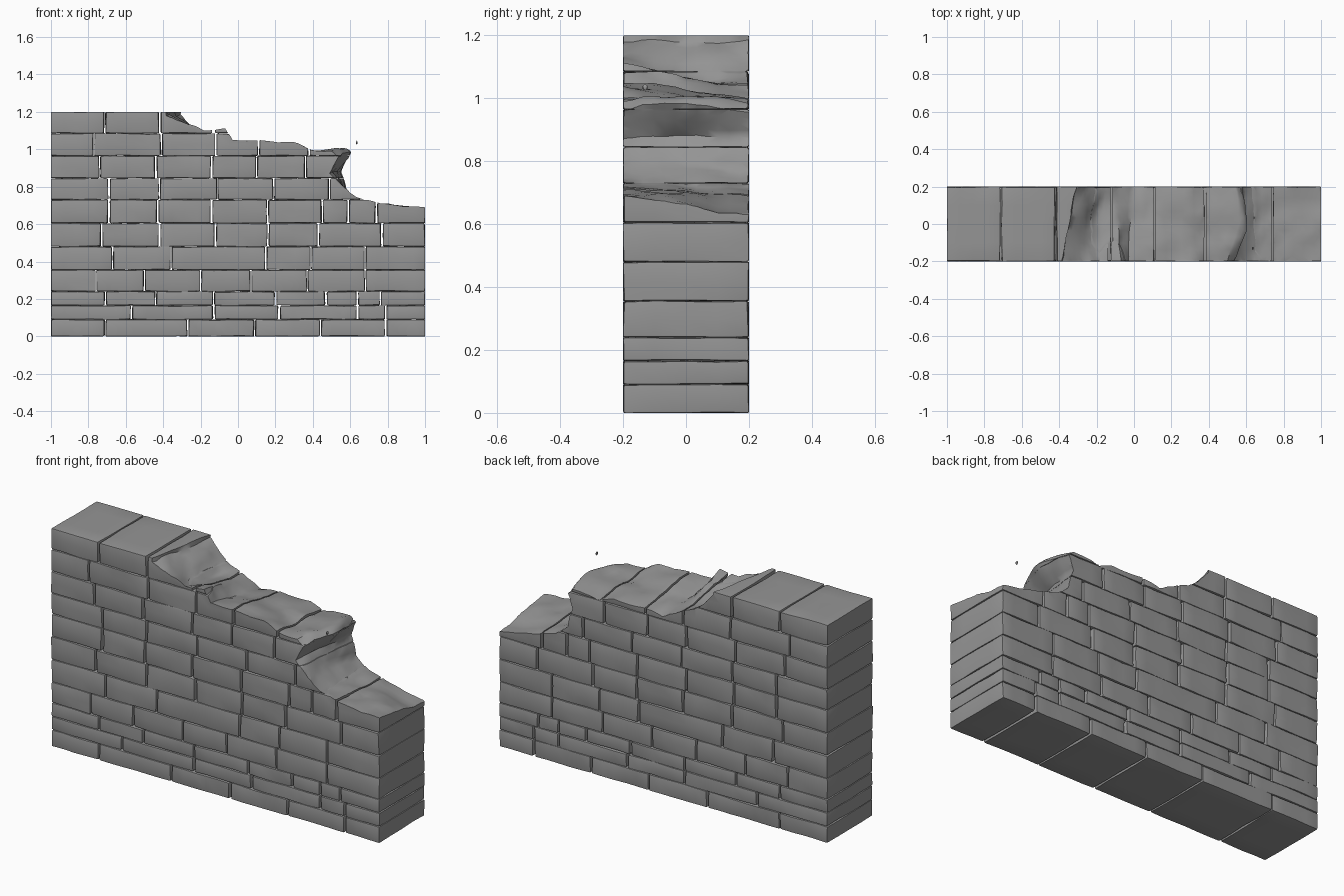
import bpy, bmesh, math, random
from mathutils import Vector, noise

if "Cube" in bpy.data.objects:
    bpy.data.objects.remove(bpy.data.objects["Cube"], do_unlink=True)
rng = random.Random(4)
HALF_DEPTH = 0.2

stone = bpy.data.materials.new("grey stone")
stone.use_nodes = True
stone.diffuse_color = (0.3, 0.3, 0.3, 1)
stone.node_tree.nodes["Principled BSDF"].inputs["Base Color"].default_value = (0.3, 0.3, 0.3, 1)


def make_object(name, bm):
    bmesh.ops.recalc_face_normals(bm, faces=bm.faces[:])
    mesh = bpy.data.meshes.new(name)
    bm.to_mesh(mesh)
    bm.free()
    mesh.materials.append(stone)
    obj = bpy.data.objects.new(name, mesh)
    bpy.context.collection.objects.link(obj)
    return obj


def slice_along(bm, axis, low, high, step):
    count = max(1, round((high - low) / step))
    for i in range(1, count):
        point, normal = Vector(), Vector()
        point[axis] = low + (high - low) * i / count
        normal[axis] = 1
        bmesh.ops.bisect_plane(bm, geom=bm.verts[:] + bm.edges[:] + bm.faces[:],
                               plane_co=point, plane_no=normal)


def clamp(value, low, high):
    return min(max(value, low), high)


# One worn block running through the full depth of the wall
def make_brick(name, low, high):
    bm = bmesh.new()
    bmesh.ops.create_cube(bm, size=1)
    for v in bm.verts:
        v.co = Vector([low[k] if v.co[k] < 0 else high[k] for k in range(3)])
    for axis, step in enumerate((0.07, 0.1, 0.06)):
        slice_along(bm, axis, low[axis], high[axis], step)
    sharp = [e for e in bm.edges if e.calc_face_angle(0) > 1]
    bmesh.ops.bevel(bm, geom=sharp, offset=0.007, segments=2, profile=0.6,
                    affect='EDGES', clamp_overlap=True)
    shift = Vector([rng.uniform(-50, 50) for _ in range(3)])
    for v in bm.verts:
        wobble = noise.noise_vector(v.co * 7 + shift)
        v.co += Vector((wobble.x * 0.005, wobble.y * 0.006, wobble.z * 0.004))
        v.co = Vector((clamp(v.co.x, -1, 1), clamp(v.co.y, -HALF_DEPTH, HALF_DEPTH),
                       clamp(v.co.z, 0, 1.2)))
    return make_object(name, bm)


# Courses: bed height followed by the vertical joints
courses = [
    (0, [-.71, -.27, .09, .44, .79]),
    (.09, [-.57, -.13, .22, .64, .79]),
    (.165, [-.71, -.44, -.13, .2, .47, .64, .76]),
    (.24, [-.76, -.5, -.2, .07, .37, .68]),
    (.355, [-.67, -.36, .15, .39, .68]),
    (.48, [-.73, -.42, -.12, .16, .43, .77]),
    (.605, [-.69, -.43, -.14, .16, .45, .59, .74]),
    (.73, [-.69, -.42, -.11, .19, .49]),
    (.845, [-.74, -.44, -.14, .1, .36]),
    (.965, [-.77, -.41, -.12, .11, .38]),
    (1.085, [-.71, -.42, -.13]),
]
beds = [c[0] for c in courses] + [1.2]
bricks, broken = [], []
for row, (bottom, joints) in enumerate(courses):
    top = beds[row + 1]
    edges = [-1] + joints + [1]
    for i in range(len(edges) - 1):
        gap = rng.uniform(.003, .007)
        left = edges[i] + (gap if i else 0)
        right = edges[i + 1] - (gap if i < len(joints) else 0)
        brick = make_brick(f"brick_course_{row + 1}_number_{i + 1}",
                           (left, -.199, bottom + (.001 if row else 0)),
                           (right, .199, top - (.001 if top < 1.2 else 0)))
        bricks.append(brick)
        if row > 5 and right > -.41:
            broken.append(brick)

# Ragged break line: front x and z, then back x and z
break_line = [
    (-.41, 1.3, -.31, 1.3), (-.38, 1.18, -.31, 1.19), (-.27, 1.14, -.24, 1.12),
    (-.18, 1.105, -.18, 1.07), (-.07, 1.12, -.1, 1.03), (-.04, 1.05, 0, .98),
    (.12, 1.05, .12, 1.0), (.3, 1.03, .3, .99), (.38, 1.0, .4, .97),
    (.5, .99, .54, .98), (.53, .96, .58, .95), (.49, .88, .55, .88),
    (.56, .8, .58, .78), (.64, .74, .66, .71), (.76, .71, .76, .68),
    (.95, .7, .95, .64), (1.1, .67, 1.1, .61),
]


def break_point(a, b, s, t):
    p = [u + (v - u) * s for u, v in zip(a, b)]
    x, z = p[0] + (p[2] - p[0]) * t, p[1] + (p[3] - p[1]) * t
    hump = math.sin(math.pi * clamp(t, 0, 1))
    near_lump = math.exp(-((x - .55) / .07) ** 2 - ((z - .97) / .06) ** 2)
    in_scoop = math.exp(-((x + .2) / .1) ** 2)
    x += .05 * hump * near_lump
    z += .03 * hump * near_lump - .03 * hump * in_scoop
    y = (t - .5) * 2 * HALF_DEPTH
    rough = noise.noise_vector(Vector((x, y, z)) * 9)
    fine = noise.noise_vector(Vector((x, y, z)) * 25)
    return Vector((x + rough.x * .018 + fine.x * .006, y, z + rough.z * .014 + fine.z * .005))


# Cutter: everything above the break line
bm = bmesh.new()
rings = []
for j in range(15):
    t = -.1 + 1.2 * j / 14
    ring = []
    for a, b in zip(break_line, break_line[1:]):
        ring += [break_point(a, b, s / 4, t) for s in range(4)]
    y = ring[0].y
    ring += [Vector((1.2, y, .6)), Vector((1.2, y, 1.5)), Vector((ring[0].x, y, 1.5))]
    rings.append([bm.verts.new(p) for p in ring])
for r, q in zip(rings, rings[1:]):
    for i in range(len(r)):
        k = (i + 1) % len(r)
        bm.faces.new((r[i], r[k], q[k], q[i]))
bm.faces.new(rings[0])
bm.faces.new(rings[-1])
bmesh.ops.triangulate(bm, faces=bm.faces[:])
cutter = make_object("break_cutter", bm)
cutter.hide_render = True

for brick in broken:
    mod = brick.modifiers.new("break", 'BOOLEAN')
    mod.operation, mod.solver, mod.object = 'DIFFERENCE', 'EXACT', cutter
    bpy.context.view_layer.objects.active = brick
    bpy.ops.object.modifier_apply(modifier=mod.name)
    if not brick.data.polygons:
        bricks.remove(brick)
        bpy.data.objects.remove(brick, do_unlink=True)
bpy.data.objects.remove(cutter, do_unlink=True)

# Loose chip beside the break
bm = bmesh.new()
bmesh.ops.create_icosphere(bm, subdivisions=1, radius=.009)
for v in bm.verts:
    v.co = Vector((v.co.x * .6, v.co.y, v.co.z * 1.2)) + Vector((.635, -.13, 1.035))
bricks.append(make_object("loose_chip", bm))

bpy.ops.object.select_all(action='DESELECT')
for brick in bricks:
    brick.select_set(True)
bpy.context.view_layer.objects.active = bricks[0]
bpy.ops.object.shade_smooth_by_angle(angle=math.radians(40))
